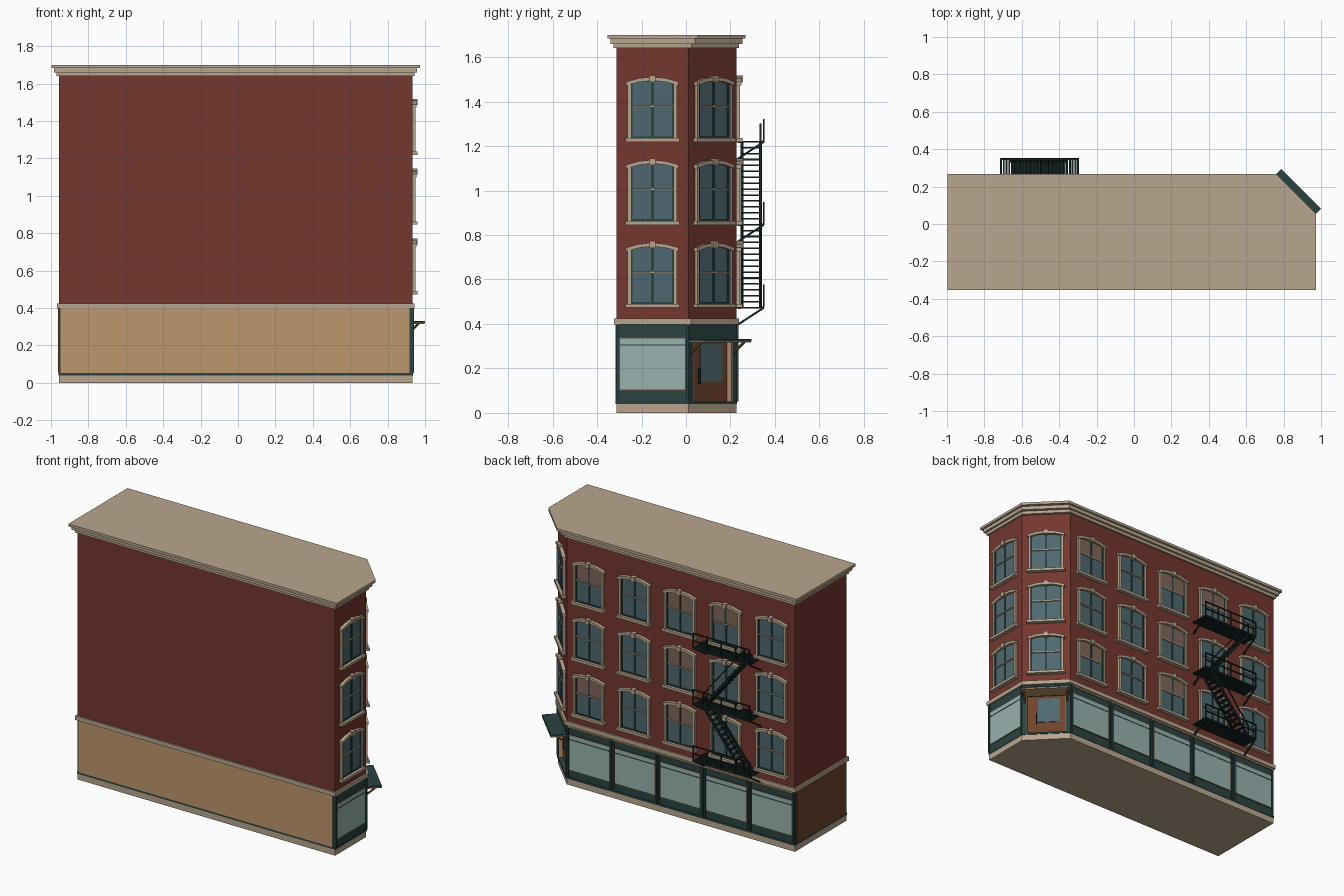
import bpy, bmesh, math
from mathutils import Vector, Matrix

if "Cube" in bpy.data.objects:
    bpy.data.objects.remove(bpy.data.objects["Cube"], do_unlink=True)


def material(name, hexa):
    rgb = [int(hexa[i:i + 2], 16) / 255 for i in (0, 2, 4)]
    col = [c / 12.92 if c < 0.04045 else ((c + 0.055) / 1.055) ** 2.4 for c in rgb] + [1]
    m = bpy.data.materials.new(name)
    m.use_nodes = True
    m.diffuse_color = col
    m.node_tree.nodes["Principled BSDF"].inputs["Base Color"].default_value = col
    return m


BRICK = material("red brick", "74372f")
STONE = material("sandstone", "b8a68e")
TAN = material("tan panel", "be976d")
WOOD = material("brown wood", "70432b")
GREEN = material("dark green paint", "2a4341")
IRON = material("black iron", "182726")
GLASS = material("window glass", "4f6870")
SHOP = material("shop glass", "98b2ae")
BLIND = material("window blind", "80675a")


class Part:
    """Collects solids of several colours into one mesh."""

    def __init__(self, name):
        self.name, self.bm, self.mats = name, bmesh.new(), []

    def paint(self, faces, mat):
        if mat not in self.mats:
            self.mats.append(mat)
        for f in faces:
            f.material_index = self.mats.index(mat)

    def prism(self, pts, vec, mat):
        n = len(pts)
        a = [self.bm.verts.new(p) for p in pts]
        b = [self.bm.verts.new(Vector(p) + Vector(vec)) for p in pts]
        faces = [self.bm.faces.new(a), self.bm.faces.new(b[::-1])]
        for i in range(n):
            j = (i + 1) % n
            faces.append(self.bm.faces.new((a[j], a[i], b[i], b[j])))
        self.paint(faces, mat)

    def box(self, x0, x1, y0, y1, z0, z1, mat):
        self.prism([(x0, y0, z0), (x1, y0, z0), (x1, y1, z0), (x0, y1, z0)], (0, 0, z1 - z0), mat)

    def beam(self, p, q, t, mat):
        p, q = Vector(p), Vector(q)
        d = q - p
        m = (Matrix.Translation((p + q) / 2) @ d.to_track_quat('Z', 'Y').to_matrix().to_4x4()
             @ Matrix.Diagonal((t, t, d.length, 1)))
        vs = bmesh.ops.create_cube(self.bm, size=1, matrix=m)["verts"]
        self.paint({f for v in vs for f in v.link_faces}, mat)

    def mesh(self):
        bmesh.ops.recalc_face_normals(self.bm, faces=self.bm.faces)
        me = bpy.data.meshes.new(self.name)
        self.bm.to_mesh(me)
        self.bm.free()
        for m in self.mats:
            me.materials.append(m)
        return me

    def place(self, matrix=Matrix()):
        return put(self.name, self.mesh(), matrix)


def put(name, me, matrix):
    ob = bpy.data.objects.new(name, me)
    bpy.context.collection.objects.link(ob)
    ob.matrix_world = matrix
    return ob


X0, X1, Y0, Y1, CUT = -0.958, 0.932, -0.313, 0.227, 0.216


def footprint(o, z):
    k = 1.1 * o
    return [(X0 - o, Y0 - o, z), (X1 + o, Y0 - o, z), (X1 + o, Y1 - CUT + k, z),
            (X1 - CUT + k, Y1 + o, z), (X0 - o, Y1 + o, z)]


def slab(name, o, z0, z1, mat):
    p = Part(name)
    p.prism(footprint(o, z0), (0, 0, z1 - z0), mat)
    p.place()


def wall(x, y, nx, ny, z=0):
    """Frame on a wall: x along it, y outwards, z up."""
    return Matrix(((ny, nx, 0, x), (-nx, ny, 0, y), (0, 0, 1, z), (0, 0, 0, 1)))


R = math.sqrt(0.5)
CORNER = (X1 - CUT / 2, Y1 - CUT / 2, R, R)
RIGHT = (X1, (Y0 + Y1 - CUT) / 2, 1, 0)
BAY = (X1 - CUT - X0) / 5
BACK = [(X1 - CUT - BAY * (i + 0.5), Y1, 0, 1) for i in range(5)]

# Main masses
slab("plinth", 0, 0, 0.04, STONE)
slab("base_moulding", 0.003, 0.04, 0.052, GREEN)
slab("shop_lintel", 0, 0.33, 0.4, GREEN)
slab("belt_course", 0.011, 0.397, 0.424, STONE)
slab("brick_walls", 0, 0.42, 1.645, BRICK)
slab("cornice_lower", 0.012, 1.64, 1.66, STONE)
slab("cornice_middle", 0.026, 1.66, 1.683, STONE)
slab("cornice_top", 0.04, 1.683, 1.70, STONE)

# Ground floor with a recessed corner entrance
DEEP, HALF = 0.03, 0.125
frame = wall(*CORNER)
notch = [tuple(frame @ Vector((u, d, 0.04))) for u, d in
         ((HALF, 0), (HALF, -DEEP), (-HALF, -DEEP), (-HALF, 0))]
outline = footprint(0, 0.04)
ground = Part("ground_floor")
ground.prism(outline[:3] + notch + outline[3:], (0, 0, 0.29), GREEN)
ground.place()

panels = Part("blank_wall_panels")
panels.box(X0 + 0.008, 0.917, Y0 - 0.004, Y0, 0.052, 0.397, TAN)
panels.box(X0 - 0.004, X0, Y0 + 0.008, Y1 - 0.015, 0.052, 0.397, WOOD)
panels.place()

# Corner door and its canopy
door = Part("corner_door")
door.box(-HALF, HALF, -DEEP, -DEEP + 0.004, 0.052, 0.33, WOOD)
door.box(-0.085, 0.055, -DEEP, -DEEP + 0.008, 0.14, 0.31, GLASS)
door.box(0.06, 0.066, -DEEP, -DEEP + 0.016, 0.13, 0.2, IRON)
for s in (-1, 1):
    a, b = sorted((s * HALF, s * (HALF - 0.005)))
    door.box(a, b, -DEEP, 0.002, 0.052, 0.33, TAN)
door.place(frame)

canopy = Part("door_canopy")
canopy.box(-0.15, 0.15, 0, 0.097, 0.322, 0.332, GREEN)
canopy.box(-0.148, 0.148, 0, 0.098, 0.316, 0.322, TAN)
for s in (-1, 1):
    canopy.beam((s * 0.135, 0, 0.27), (s * 0.135, 0.065, 0.318), 0.009, WOOD)
canopy.place(frame)

# Shop windows
shop = Part("shop_window")
w = BAY / 2 - 0.022
shop.box(-w - 0.004, w + 0.004, 0, 0.003, 0.101, 0.339, WOOD)
shop.box(-w, w, 0, 0.005, 0.105, 0.335, SHOP)
shop.box(-w, w, 0, 0.007, 0.303, 0.308, GREEN)
for s in (-1, 1):
    a, b = sorted((s * (w + 0.006), s * (BAY / 2 - 0.004)))
    shop.box(a, b, 0, 0.008, 0.052, 0.397, GREEN)
shop_mesh = shop.mesh()
for site in [RIGHT] + BACK:
    put("shop_window", shop_mesh, wall(*site))

strip = Part("shop_sign_strip")
strip.box(X0 + 0.01, X1 - CUT - 0.01, Y1, Y1 + 0.008, 0.383, 0.393, TAN)
strip.place()


# Upper windows, with or without a blind
def window_mesh(blind):
    p = Part("upper_window")
    p.box(-0.097, 0.097, 0, 0.005, 0.015, 0.272, GLASS)
    if blind:
        p.box(-0.09, 0.09, 0, 0.007, 0.165, 0.268, BLIND)
    p.box(-0.122, 0.122, 0, 0.028, 0, 0.017, STONE)
    for s in (-1, 1):
        a, b = sorted((s * 0.097, s * 0.111))
        p.box(a, b, 0, 0.016, 0.017, 0.262, STONE)
        a, b = sorted((s * 0.089, s * 0.097))
        p.box(a, b, 0, 0.01, 0.017, 0.262, GREEN)
    p.box(-0.006, 0.006, 0, 0.01, 0.017, 0.266, GREEN)
    p.box(-0.09, 0.09, 0, 0.01, 0.017, 0.025, GREEN)
    p.box(-0.09, 0.09, 0, 0.012, 0.156, 0.163, STONE)
    # Segmental arch hood and keystone
    us = [-0.118, -0.06, 0, 0.06, 0.118]
    rise = [0.022 * (1 - (u / 0.118) ** 2) for u in us]
    top = [(u, 0, 0.27 + r) for u, r in zip(us, rise)]
    low = [(u, 0, 0.253 + r) for u, r in zip(us, rise)]
    p.prism(top + low[::-1], (0, 0.022, 0), STONE)
    p.box(-0.014, 0.014, 0, 0.029, 0.268, 0.299, STONE)
    return p.mesh()


plain, shaded = window_mesh(False), window_mesh(True)
with_blind = {(2, 0), (2, 2), (2, 3), (1, 2), (0, 0), (0, 2)}
LEVELS = [0.473 + 0.373 * i for i in range(3)]
for floor, z in enumerate(LEVELS):
    for col, site in enumerate(BACK + [CORNER, RIGHT]):
        put("upper_window", shaded if (floor, col) in with_blind else plain, wall(*site, z))

# Fire escape: platforms, railings, braces
XA, XB, YO = -0.715, -0.295, 0.35
escape = Part("fire_escape")
for z in LEVELS:
    for y in (Y1 + 0.012, YO - 0.004):
        escape.box(XA, XB, y - 0.005, y + 0.005, z - 0.006, z + 0.006, IRON)
    for i in range(29):
        x = XA + 0.004 + i * (XB - XA - 0.008) / 28
        escape.box(x - 0.005, x + 0.005, Y1, YO, z - 0.003, z + 0.004, IRON)
    for h in (0.05, 0.1):
        escape.beam((XA, YO, z + h), (XB, YO, z + h), 0.007, IRON)
    for i in range(5):
        x = XA + 0.004 + i * (XB - XA - 0.008) / 4
        escape.beam((x, YO, z), (x, YO, z + 0.102), 0.007, IRON)
    for x in (XA + 0.005, XB - 0.005):
        escape.beam((x, YO, z), (x, Y1, z - 0.08), 0.009, IRON)

# Zigzag stairs
for low, xl, xh in ((0, -0.66, -0.36), (1, -0.36, -0.66)):
    z0, z1 = LEVELS[low], LEVELS[low + 1]
    for y in (0.252, 0.335):
        escape.beam((xl, y, z0), (xh, y, z1), 0.012, IRON)
    escape.beam((xl, 0.335, z0 + 0.08), (xh, 0.335, z1 + 0.08), 0.007, IRON)
    escape.beam((xl, 0.335, z0), (xl, 0.335, z0 + 0.08), 0.007, IRON)
    escape.beam((xh, 0.335, z1), (xh, 0.335, z1 + 0.08), 0.007, IRON)
    for i in range(1, 14):
        t = i / 14
        x, z = xl + (xh - xl) * t, z0 + (z1 - z0) * t
        escape.box(x - 0.012, x + 0.012, 0.252, 0.335, z - 0.003, z + 0.004, IRON)
escape.place()
